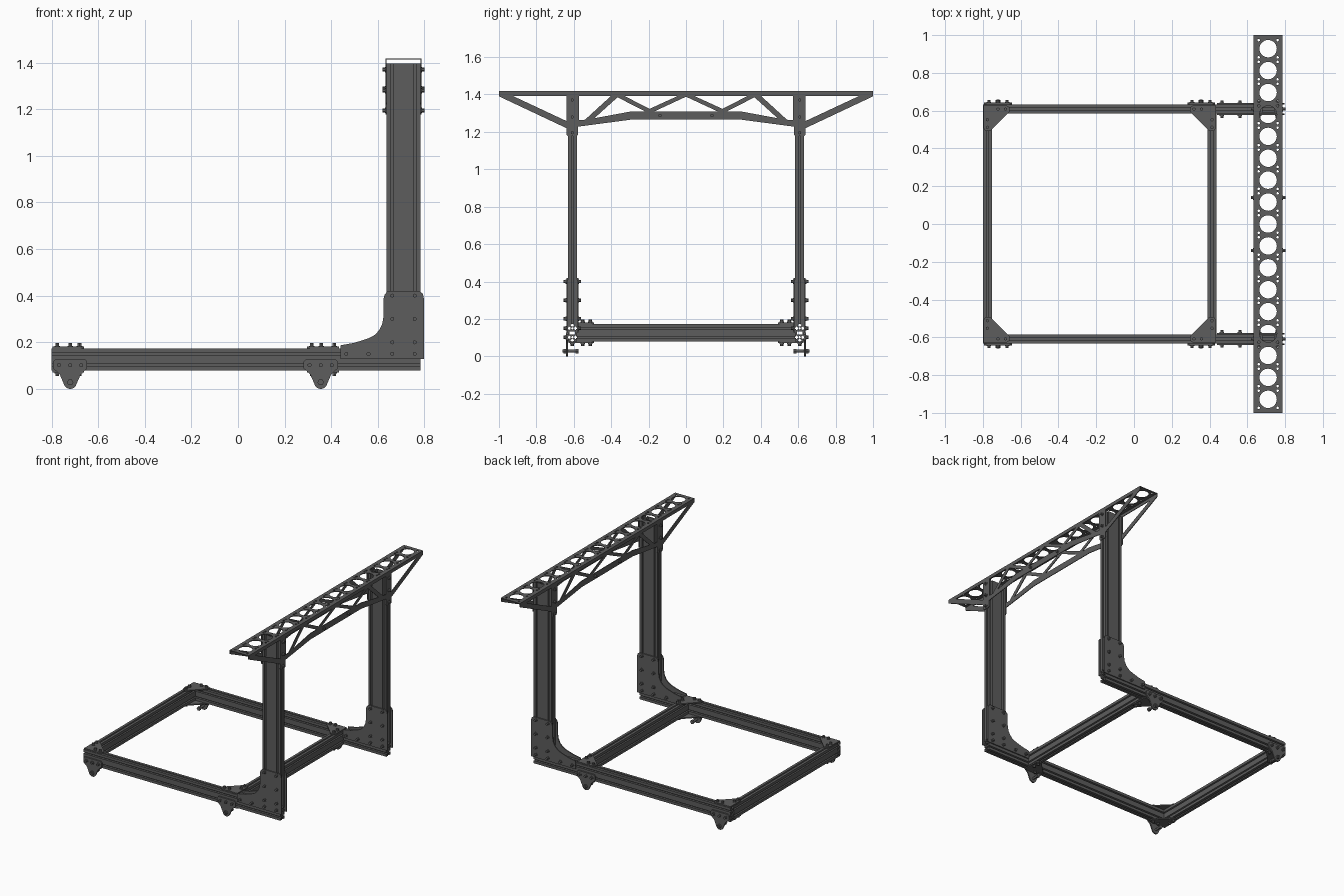
import bpy, bmesh, math
from mathutils import Matrix, Vector

if "Cube" in bpy.data.objects:
    bpy.data.objects.remove(bpy.data.objects["Cube"])

U = 0.048                      # extrusion unit size
RY, RZ = 0.608, 0.126          # side rail centre
BOT, TOP = RZ - U, RZ + U      # frame bottom and top
INN, OUT = RY - U / 2, RY + U / 2
CX = 0.71                      # upright centre
K = 10                         # curves are filled at a larger scale

mat = bpy.data.materials.new("dark_metal")
mat.diffuse_color = (0.11, 0.11, 0.11, 1)
mat.use_nodes = True
mat.node_tree.nodes["Principled BSDF"].inputs["Base Color"].default_value = mat.diffuse_color


def finish(name, bm, mirror):
    bmesh.ops.recalc_face_normals(bm, faces=bm.faces)
    me = bpy.data.meshes.new(name)
    bm.to_mesh(me)
    bm.free()
    me.shade_smooth()
    me.set_sharp_from_angle(angle=math.radians(32))
    me.materials.append(mat)
    ob = bpy.data.objects.new(name, me)
    bpy.context.collection.objects.link(ob)
    if mirror:
        m = ob.modifiers.new("mirror", 'MIRROR')
        m.use_axis = (False, True, False)
        m.use_mirror_merge = False
    return ob


def prism(name, loops, w0, w1, axes, at=(0, 0, 0), mirror=True):
    """Fill 2D loops (u, v), extrude from w0 to w1; axes says which of u, v, w goes to x, y, z."""
    cu = bpy.data.curves.new(name, 'CURVE')
    cu.dimensions, cu.fill_mode, cu.extrude = '2D', 'BOTH', K * (w1 - w0) / 2
    for loop in loops:
        sp = cu.splines.new('POLY')
        sp.points.add(len(loop) - 1)
        sp.use_cyclic_u = True
        for p, (u, v) in zip(sp.points, loop):
            p.co = (u * K, v * K, 0, 1)
    tmp = bpy.data.objects.new("tmp", cu)
    me = bpy.data.meshes.new_from_object(tmp)
    bm = bmesh.new()
    bm.from_mesh(me)
    bpy.data.objects.remove(tmp)
    bpy.data.curves.remove(cu)
    bpy.data.meshes.remove(me)
    bmesh.ops.remove_doubles(bm, verts=bm.verts, dist=1e-4)
    for v in bm.verts:
        c = dict(u=v.co.x / K, v=v.co.y / K, w=v.co.z / K + (w0 + w1) / 2)
        v.co = Vector([c[a] for a in axes]) + Vector(at)
    return finish(name, bm, mirror)


def circle(u, v, r, n=16):
    return [(u + r * math.cos(2 * math.pi * i / n), v + r * math.sin(2 * math.pi * i / n)) for i in range(n)]


def rect(a, b):
    return [(-a, -b), (a, -b), (a, b), (-a, b)]


def bolts(name, spots, mirror=True):
    """Washer and hex head at each (position, direction)."""
    bm = bmesh.new()
    for pos, d in spots:
        q = Vector(d).to_track_quat('Z', 'Y').to_matrix().to_4x4()
        for r, z0, z1, n in ((0.012, -0.001, 0.003, 16), (0.009, 0.002, 0.014, 6)):
            bmesh.ops.create_cone(bm, cap_ends=True, segments=n, radius1=r, radius2=r, depth=z1 - z0,
                                  matrix=Matrix.Translation(pos) @ q @ Matrix.Translation((0, 0, (z0 + z1) / 2)))
    return finish(name, bm, mirror)


SLOT = [(-.005, 0), (-.005, .004), (-.011, .004), (-.005, .014),
        (.005, .014), (.011, .004), (.005, .004), (.005, 0)]


def extrusion(n, cavity):
    """Slotted section, one unit thick and n units tall, slots on the end units."""
    h = U * n / 2
    half = [(U / 2, -h)]
    for c in (U / 2 - h, h - U / 2):
        half += [(U / 2 - d, c + t) for t, d in SLOT]
    half += [(U / 2, h)] + [(-t, h - d) for t, d in SLOT]
    outline = half + [(-u, -v) for u, v in half]
    return [outline, rect(*cavity), circle(0, h - U / 2, .006), circle(0, U / 2 - h, .006)]


# base frame: side rails and cross beams
beam = extrusion(2, (.014, .008))
prism("side_rail", beam, -0.80, 0.782, 'wuv', (0, RY, RZ))
for name, x in (("rear_cross_beam", -0.776), ("middle_cross_beam", 0.413)):
    prism(name, beam, -INN, INN, 'uwv', (x, 0, RZ), mirror=False)

# corner gussets above and below the frame
GUSSET = [(.004, .004), (.125, .004), (.14, .014), (.14, .038), (.038, .14), (.014, .14), (.004, .125)]
spots = []
for cx, s in ((-0.80, 1), (0.437, -1)):
    shape = [(cx + s * a, OUT - b) for a, b in GUSSET]
    for z0, z1, zb, d in ((TOP, TOP + .008, TOP + .008, 1), (BOT - .008, BOT, BOT - .008, -1)):
        prism("corner_gusset", [shape], z0, z1, 'uvw')
        spots += [((cx + s * a, OUT - b, zb), (0, 0, d))
                  for a, b in ((.024, .08), (.024, .12), (.08, .024), (.12, .024))]
bolts("gusset_bolts", spots)

# pivot feet on the outside of the rails
for cx in (-0.72, 0.355):
    arc = [(.028 * math.cos(a), .028 + .028 * math.sin(a))
           for a in [math.radians(-150 + 12 * i) for i in range(11)]]
    foot = [(-.073, .088), (-.062, .078), (-.045, .062)] + arc + [(.045, .062), (.062, .078), (.073, .088),
            (.073, .117), (.064, .127), (-.064, .127), (-.073, .117)]
    prism("foot_bracket", [[(cx + u, v) for u, v in foot]], OUT, OUT + .01, 'uwv')
    bolts("foot_bolts", [((cx + dx, OUT + .01, RZ - U / 2), (0, 1, 0)) for dx in (-.048, 0, .048)])
    for name, r, y0, y1, n in (("foot_pivot_pin", .008, .575, .66, 16), ("foot_pivot_nut", .014, .574, .59, 6),
                               ("foot_pivot_head", .014, OUT + .01, .656, 6)):
        prism(name, [circle(cx, .028, r, n)], y0, y1, 'uwv')

# uprights standing on the rails
prism("upright_column", extrusion(3, (.019, .030)), TOP, 1.397, 'vuw', (CX, RY, 0))

# curved plates joining uprights to rails
PLATE = [(.44, .128), (.797, .128), (.797, .39), (.793, .408), (.78, .42), (.643, .42), (.629, .405), (.625, .388),
         (.625, .315), (.619, .28), (.606, .252), (.586, .231), (.56, .217), (.50, .198), (.44, .187)]
pts = [(.465, .15), (.56, .15)] + [(x, z) for x in (.662, .758) for z in (.15, .2, .3, .4)]
for name, y0, yb, d in (("outer", OUT, OUT + .008, 1), ("inner", INN - .008, INN - .008, -1)):
    prism(name + "_joint_plate", [PLATE], y0, y0 + .008, 'uwv')
    bolts(name + "_joint_bolts", [((x, yb, z), (0, d, 0)) for x, z in pts])

# top bar: perforated plate
holes = []
for i in range(-8, 9):
    y = i * 0.116
    holes.append(circle(CX, y, 0.046, 28))
    holes += [circle(CX + a * .05, y + b * .046, .007, 10) for a in (-1, 1) for b in (-1, 1)]
X0, X1 = .633, .787
prism("top_plate", [[(X0, -1), (X1, -1), (X1, 1), (X0, 1)]] + holes, 1.413, 1.418, 'uvw', mirror=False)

# top bar: truss webs on both faces of the uprights
half = [(1, 1.413), (1, 1.39), (.65, 1.225), (.639, 1.22), (.639, 1.185), (.632, 1.178), (.584, 1.178),
        (.577, 1.185), (.577, 1.228), (.29, 1.266)]
web = [half + [(-y, z) for y, z in reversed(half)], [(-.168, 1.31), (.168, 1.31), (0, 1.388)]]
for hole in ([(.928, 1.393), (.639, 1.393), (.639, 1.258)],
             [(.573, 1.393), (.573, 1.262), (.54, 1.265), (.40, 1.393)],
             [(.49, 1.273), (.29, 1.31), (.22, 1.31), (.366, 1.385)],
             [(.331, 1.393), (.195, 1.323), (.042, 1.393)]):
    web += [hole, [(-y, z) for y, z in hole]]
for name, x0, xb, d in (("near", X0, X0, -1), ("far", X1 - .005, X1, 1)):
    prism(name + "_truss_web", web, x0, x0 + .005, 'wuv', mirror=False)
    bolts(name + "_truss_bolts", [((xb, y, z), (d, 0, 0)) for y, z in
                                  ((RY, 1.37), (RY, 1.28), (RY, 1.195), (.14, 1.288))])
